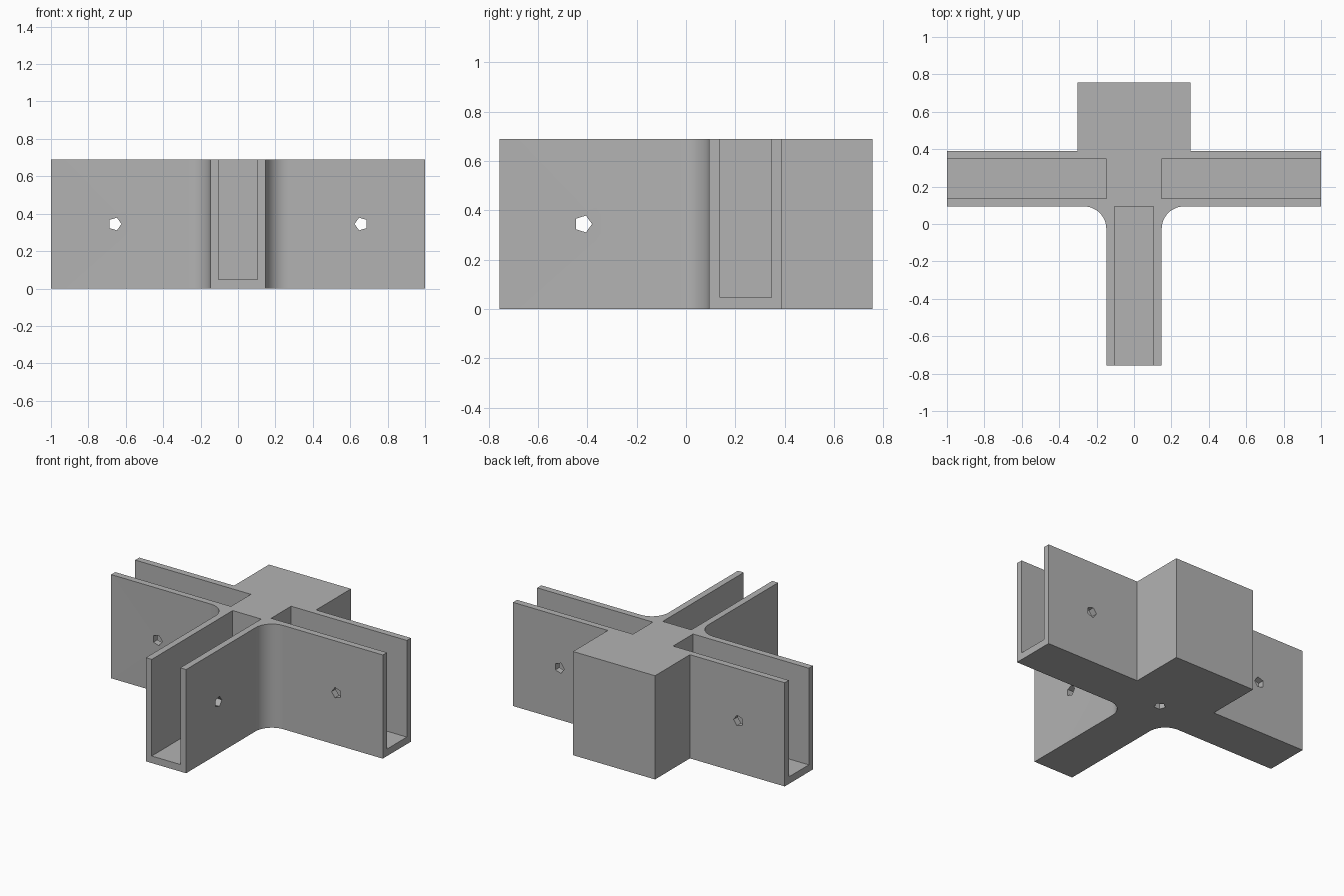
import bpy, bmesh
from math import pi, radians, cos, sin
from mathutils import Matrix, Vector

cube = bpy.data.objects.get("Cube")
if cube:
    bpy.data.objects.remove(cube, do_unlink=True)

H = 0.69            # height
W = 0.148           # arm half width
S = 0.105           # slot half width
FLOOR = 0.047       # thickness under the slots
YC = 0.242          # centre line of the side arms
END = 0.757         # front and back ends
BLOCK = 0.302       # back block half width
FILLET = 0.12
HOLE_R = 0.036

grey = bpy.data.materials.new("grey plastic")
grey.use_nodes = True
colour = (0.45, 0.45, 0.45, 1)
grey.diffuse_color = colour
grey.node_tree.nodes["Principled BSDF"].inputs["Base Color"].default_value = colour


def add_object(name, bm):
    bmesh.ops.recalc_face_normals(bm, faces=bm.faces)
    mesh = bpy.data.meshes.new(name)
    bm.to_mesh(mesh)
    bm.free()
    mesh.materials.append(grey)
    obj = bpy.data.objects.new(name, mesh)
    bpy.context.collection.objects.link(obj)
    return obj


def add_box(bm, lo, hi):
    lo, hi = Vector(lo), Vector(hi)
    size = Matrix.Diagonal((*(hi - lo), 1))
    bmesh.ops.create_cube(bm, size=1, matrix=Matrix.Translation((lo + hi) / 2) @ size)


def add_pin(bm, centre, depth, rotation):
    # five-sided pin whose local +x corner is kept by the rotation
    ring = [(HOLE_R * cos(i * 2 * pi / 5), HOLE_R * sin(i * 2 * pi / 5)) for i in range(5)]
    place = Matrix.Translation(centre) @ rotation
    low, high = [[bm.verts.new(place @ Vector((x, y, z))) for x, y in ring]
                 for z in (-depth / 2, depth / 2)]
    bm.faces.new(low)
    bm.faces.new(high)
    for i in range(5):
        j = (i + 1) % 5
        bm.faces.new((low[i], low[j], high[j], high[i]))


# Outline: right half from front to back, with the rounded inner corner
half = [(W, -END)]
cx, cy = W + FILLET, YC - W - FILLET
for i in range(13):
    a = pi - i * pi / 24
    half.append((cx + FILLET * cos(a), cy + FILLET * sin(a)))
half += [(1, YC - W), (1, YC + W), (BLOCK, YC + W), (BLOCK, END)]
outline = half + [(-x, y) for x, y in reversed(half)]

bm = bmesh.new()
face = bm.faces.new([bm.verts.new((x, y, 0)) for x, y in outline])
top = bmesh.ops.extrude_face_region(bm, geom=[face])["geom"]
bmesh.ops.translate(bm, vec=(0, 0, H), verts=[v for v in top if isinstance(v, bmesh.types.BMVert)])
body = add_object("corner_connector", bm)

# Slots open at the top and at the arm ends
slots = bmesh.new()
add_box(slots, (-S, -1, FLOOR), (S, YC - W, 1))
for side in (-1, 1):
    xs = sorted((side * W, side * 1.2))
    add_box(slots, (xs[0], YC - S, FLOOR), (xs[1], YC + S, 1))
slot_cutter = add_object("slot_cutter", slots)

# Screw holes through the arm walls, and a blind one underneath
pins = bmesh.new()
for side in (-1, 1):
    turn = Matrix.Rotation(0 if side < 0 else pi, 4, "Z") @ Matrix.Rotation(pi / 2, 4, "X")
    add_pin(pins, (side * 0.659, YC, H / 2), 0.6, turn)
add_pin(pins, (0, -0.417, H / 2), 0.6,
        Matrix.Rotation(pi / 2, 4, "Z") @ Matrix.Rotation(pi / 2, 4, "X"))
add_pin(pins, (0, YC, 0), 0.6, Matrix.Rotation(pi / 2, 4, "Z"))
hole_cutter = add_object("hole_cutter", pins)

bpy.context.view_layer.objects.active = body
body.select_set(True)
for cutter in (slot_cutter, hole_cutter):
    mod = body.modifiers.new(cutter.name, "BOOLEAN")
    mod.operation = "DIFFERENCE"
    mod.solver = "EXACT"
    mod.object = cutter
    bpy.ops.object.modifier_apply(modifier=mod.name)
    bpy.data.objects.remove(cutter, do_unlink=True)

bpy.ops.object.select_all(action="DESELECT")
body.select_set(True)
bpy.ops.object.shade_smooth_by_angle(angle=radians(30))
